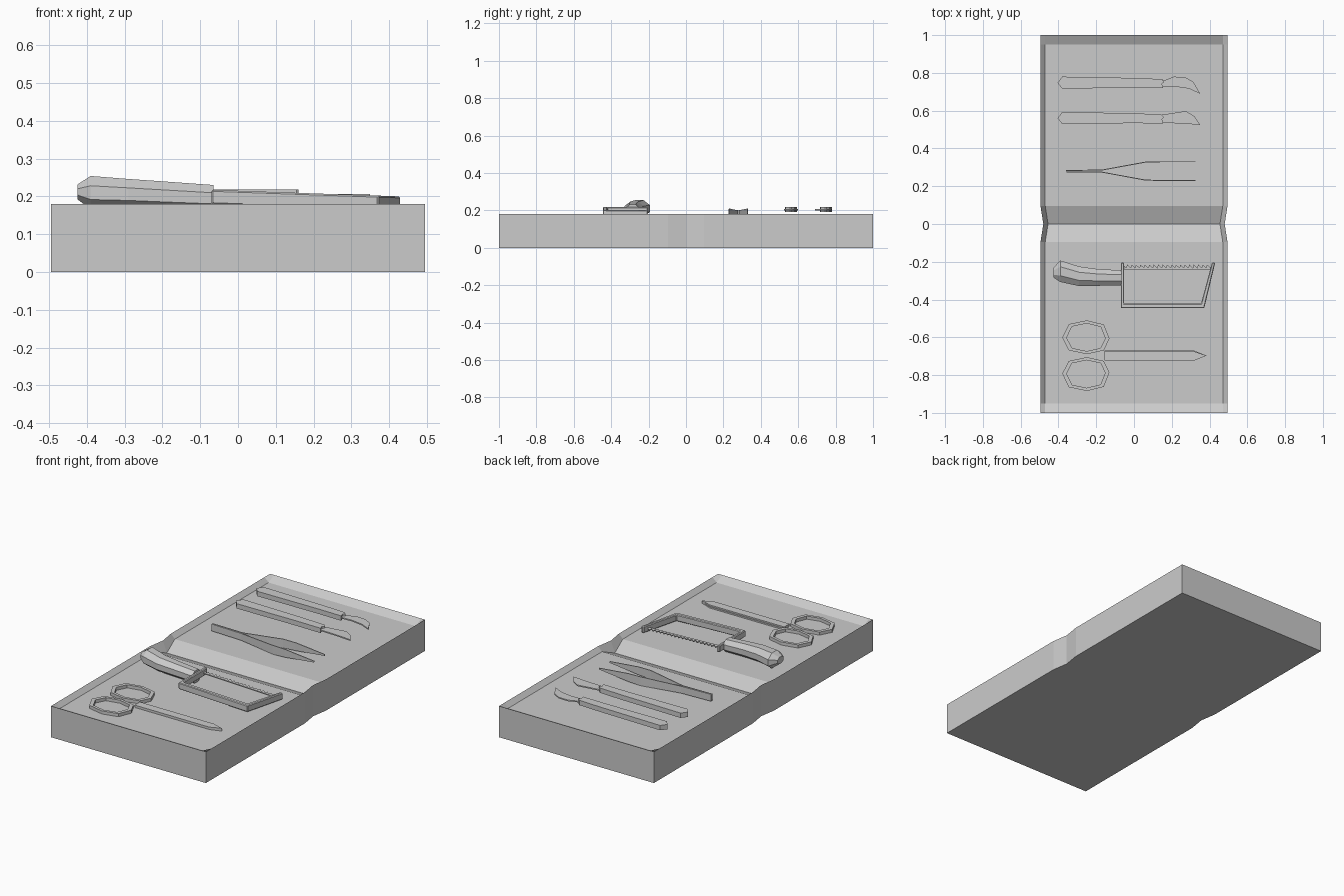
import bpy, bmesh, math

if "Cube" in bpy.data.objects:
    bpy.data.objects.remove(bpy.data.objects["Cube"])


def finish(name, bm):
    bmesh.ops.recalc_face_normals(bm, faces=bm.faces)
    me = bpy.data.meshes.new(name)
    bm.to_mesh(me)
    bm.free()
    ob = bpy.data.objects.new(name, me)
    bpy.context.collection.objects.link(ob)
    return ob


def loft(name, sections):
    """Join equal-length closed cross-sections and cap both ends."""
    bm = bmesh.new()
    rows = [[bm.verts.new(p) for p in s] for s in sections]
    n = len(rows[0])
    for a, b in zip(rows, rows[1:]):
        for i in range(n):
            j = (i + 1) % n
            bm.faces.new((a[i], a[j], b[j], b[i]))
    bm.faces.new(rows[0])
    bm.faces.new(rows[-1])
    return finish(name, bm)


def prism(name, pts, z0, z1, slope=0.0):
    """Flat outline given thickness, optionally tilted along x."""
    return loft(name, [[(x, y, z + slope * x) for x, y in pts] for z in (z0, z1)])


def ring(name, pts, width, z0, z1):
    """Polygonal finger ring with a square section."""
    cx = sum(p[0] for p in pts) / len(pts)
    cy = sum(p[1] for p in pts) / len(pts)
    k = 1 - width / 0.11
    inner = [(cx + (x - cx) * k, cy + (y - cy) * k) for x, y in pts]
    bm = bmesh.new()
    loops = [[bm.verts.new((x, y, z)) for x, y in p]
             for p, z in ((pts, z0), (pts, z1), (inner, z1), (inner, z0))]
    n = len(pts)
    for a, b in zip(loops, loops[1:] + loops[:1]):
        for i in range(n):
            j = (i + 1) % n
            bm.faces.new((a[i], a[j], b[j], b[i]))
    return finish(name, bm)


# Instrument case: sunken tray with a V-shaped fold across the middle
FLOOR, RIM = 0.155, 0.18
rows = [(-1, .495, .47, RIM), (-.95, .495, .47, FLOOR), (-.095, .495, .47, FLOOR),
        (0, .48, .455, .115), (.095, .495, .47, FLOOR), (.95, .495, .47, FLOOR),
        (1, .495, .47, RIM)]
loft("case", [[(-o, y, 0), (-o, y, RIM), (-i, y, f), (i, y, f), (o, y, RIM), (o, y, 0)]
              for y, o, i, f in rows])

# Scalpels: two matching handles with different blades
handle = [(-.405, 0), (-.38, .033), (0, .026), (.145, .02), (.16, .005),
          (.148, -.005), (.155, -.028), (0, -.026), (-.38, -.03)]
curved = [(.145, .018), (.165, .015), (.21, .033), (.27, .031), (.315, .005),
          (.35, -.057), (.29, -.03), (.22, -.02), (.15, -.022)]
straight = [(.145, .018), (.19, .025), (.275, .038), (.32, .01), (.35, -.035),
            (.25, -.028), (.15, -.024)]
for label, y0, blade in (("curved", .747, curved), ("straight", .56, straight)):
    prism(label + "_scalpel_handle", [(x, y + y0) for x, y in handle], .19, .218)
    prism(label + "_scalpel_blade", [(x, y + y0) for x, y in blade], .2, .207)

# Tweezers: two mirrored upright strips joined at the left
for side, s in (("upper", 1), ("lower", -1)):
    path = [(-.36, .001, .163, .203), (-.17, .003, .16, .2), (.06, .045, .158, .209),
            (.14, .047, .162, .208), (.325, .047, .182, .19)]
    loft(side + "_tweezer_arm",
         [[(x, .28 + s * d, lo), (x, .28 + s * (d + .005), lo),
           (x, .28 + s * (d + .005), hi), (x, .28 + s * d, hi)]
          for x, d, lo, hi in path])

# Saw frame: tilted C with chamfered edges
frame = prism("saw_frame", [(-.07, -.205), (-.07, -.445), (.372, -.445), (.43, -.205),
                            (.413, -.205), (.355, -.421), (-.052, -.421), (-.052, -.205)],
              .177, .215, -.035)
bev = frame.modifiers.new("chamfer", 'BEVEL')
bev.width = .004
bev.segments = 1

# Saw blade with a loop of teeth along the upper edge
teeth = [(.41, -.242), (-.06, -.242)]
N = 20
for i in range(N):
    x = -.06 + .47 * i / N
    teeth += [(x, -.215), (x + .47 / N * .8, -.232)]
teeth.append((.41, -.215))
prism("saw_blade", teeth, .193, .199, -.035)

# Saw handle: faceted grip swelling at the butt
grip = [(-.425, -.257, .028, .212, .02), (-.39, -.25, .058, .21, .045),
        (-.29, -.277, .053, .206, .041), (-.19, -.283, .045, .201, .039),
        (-.065, -.285, .041, .195, .036)]
loft("saw_handle", [[(x, y + ry * 1.06 * math.cos(a), z + rz * 1.06 * math.sin(a))
                     for a in [math.pi * (2 * k + 1) / 8 for k in range(8)]]
                    for x, y, ry, z, rz in grip])

# Scissors: mirrored finger rings and closed, stacked blades
half = [(-.25, .187), (-.16, .165), (-.13, .09), (-.16, .028),
        (-.25, .008), (-.345, .028), (-.38, .095), (-.345, .167)]
shank = [(-.155, .026), (.32, .026), (.385, 0), (.32, -.022), (-.155, -.022)]
for side, s, z in (("upper", 1, .154), ("lower", -1, .162)):
    ring(side + "_scissor_ring", [(x, -.697 + s * y) for x, y in half], .02, .153, .173)
    prism(side + "_scissor_blade", [(x, -.697 + s * y) for x, y in shank], z, z + .009)
